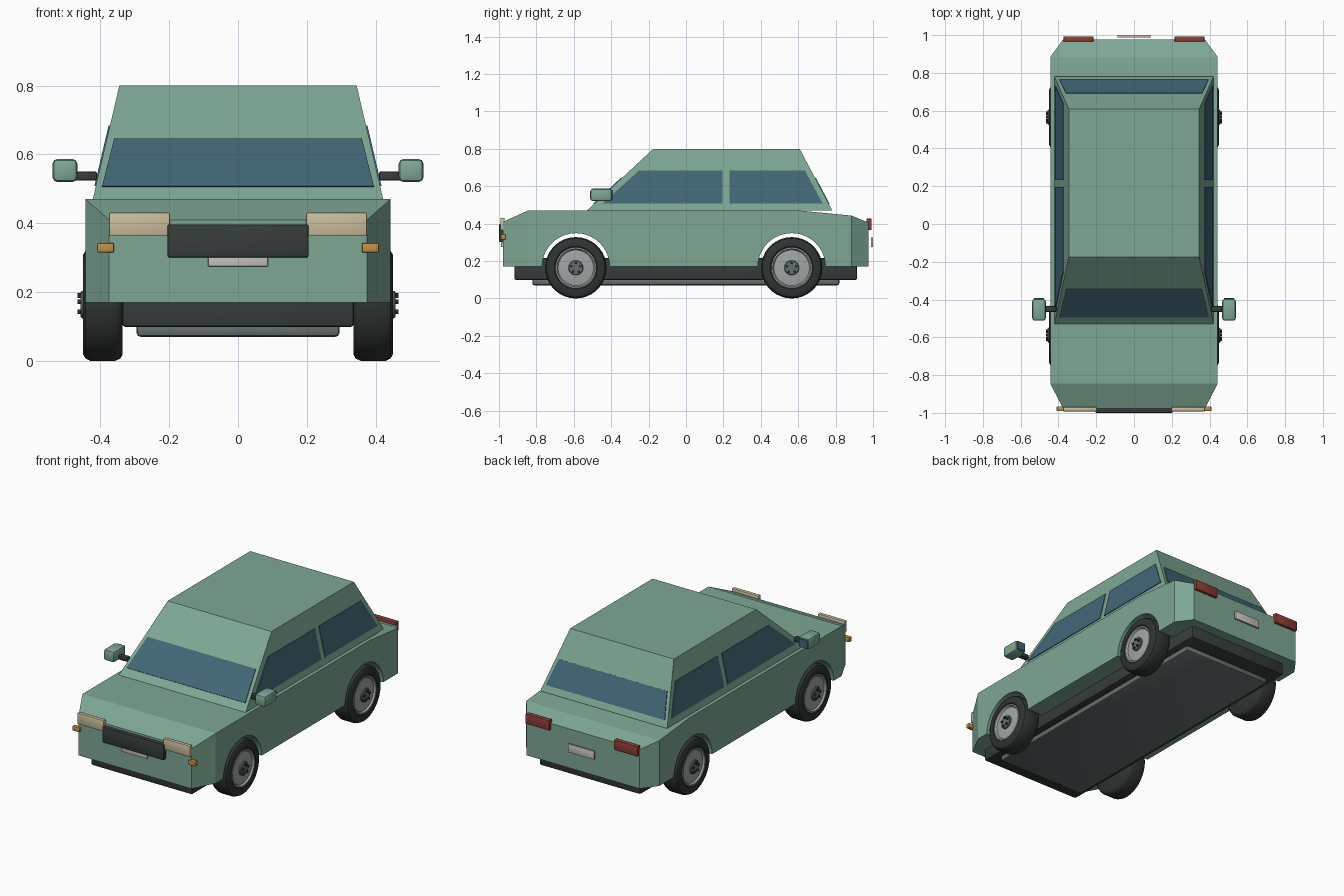
import bpy, bmesh, math
from mathutils import Matrix, Vector

if "Cube" in bpy.data.objects:
    bpy.data.objects.remove(bpy.data.objects["Cube"])


def material(name, r, g, b):
    m = bpy.data.materials.new(name)
    m.diffuse_color = (r, g, b, 1)
    m.use_nodes = True
    m.node_tree.nodes["Principled BSDF"].inputs["Base Color"].default_value = m.diffuse_color
    return m


GREEN = material("sage green paint", 0.21, 0.39, 0.30)
GLASS = material("blue glass", 0.055, 0.135, 0.185)
DARK = material("dark trim", 0.038, 0.045, 0.045)
RUBBER = material("tyre rubber", 0.030, 0.034, 0.034)
METAL = material("wheel grey", 0.36, 0.38, 0.38)
STEEL = material("steel grey", 0.13, 0.16, 0.16)
CREAM = material("lamp cream", 0.60, 0.51, 0.34)
ORANGE = material("indicator orange", 0.56, 0.28, 0.06)
RED = material("tail red", 0.27, 0.045, 0.036)
PLATE = material("plate grey", 0.60, 0.56, 0.54)


def finish(name, bm, mat, smooth=False):
    bmesh.ops.recalc_face_normals(bm, faces=bm.faces[:])
    me = bpy.data.meshes.new(name)
    bm.to_mesh(me)
    bm.free()
    me.materials.append(mat)
    ob = bpy.data.objects.new(name, me)
    bpy.context.collection.objects.link(ob)
    if smooth:
        bpy.ops.object.select_all(action='DESELECT')
        ob.select_set(True)
        bpy.context.view_layer.objects.active = ob
        bpy.ops.object.shade_smooth_by_angle(angle=math.radians(35))
    return ob


def box(name, x, y, z, mat, bevel=0.0):
    """Box from (min, max) ranges, with optional rounded edges."""
    bm = bmesh.new()
    bmesh.ops.create_cube(bm, size=1)
    for v in bm.verts:
        v.co = [r[0] if c < 0 else r[1] for c, r in zip(v.co, (x, y, z))]
    if bevel:
        bmesh.ops.bevel(bm, geom=bm.edges[:], offset=bevel, segments=2,
                        profile=0.5, affect='EDGES')
    return finish(name, bm, mat, smooth=bevel > 0)


def pair(name, x, y, z, mat, bevel=0.0):
    box("right_" + name, x, y, z, mat, bevel)
    box("left_" + name, (-x[1], -x[0]), y, z, mat, bevel)


def loft(name, rings, mat):
    """Closed solid through equal-length rings of points."""
    bm = bmesh.new()
    vs = [[bm.verts.new(p) for p in ring] for ring in rings]
    n = len(vs[0])
    for a, b in zip(vs, vs[1:]):
        for i in range(n):
            j = (i + 1) % n
            bm.faces.new((a[i], a[j], b[j], b[i]))
    bm.faces.new(vs[0])
    bm.faces.new(vs[-1])
    return finish(name, bm, mat)


# Lower body: stations along y of (y, half width, top height)
stations = [(-0.978, 0.375, 0.41), (-0.845, 0.443, 0.47), (0.607, 0.443, 0.47),
            (0.885, 0.443, 0.443), (0.977, 0.375, 0.405)]
body = loft("body", [[(-w, y, 0.17), (w, y, 0.17), (w, y, t), (-w, y, t)]
                     for y, w, t in stations], GREEN)

# Wheel arches cut right through the body
AXLES = (("front", -0.589), ("rear", 0.565))
WZ = 0.164
for end, y in AXLES:
    bm = bmesh.new()
    bmesh.ops.create_cone(bm, cap_ends=True, segments=40, radius1=0.181,
                          radius2=0.181, depth=2,
                          matrix=Matrix.Translation((0, y, WZ + 0.004))
                          @ Matrix.Rotation(math.pi / 2, 4, 'Y'))
    cutter = finish(end + "_arch_cutter", bm, GREEN)
    cutter.hide_render = True
    mod = body.modifiers.new("arch", 'BOOLEAN')
    mod.operation = 'DIFFERENCE'
    mod.solver = 'EXACT'
    mod.object = cutter
    bpy.context.view_layer.objects.active = body
    bpy.ops.object.modifier_apply(modifier=mod.name)
    bpy.data.objects.remove(cutter)

# Cabin
Z0, Z1 = 0.47, 0.80


def lerp(a, b, z):
    return a + (b - a) * (z - Z0) / (Z1 - Z0)


def half(z):
    return lerp(0.422, 0.345, z)


def front(z):
    return lerp(-0.53, -0.175, z)


def back(z):
    return lerp(0.782, 0.608, z)


loft("cabin", [[(-half(z), front(z), z), (half(z), front(z), z),
                (half(z), back(z), z), (-half(z), back(z), z)]
               for z in (Z0, Z1)], GREEN)


# Windows: thin plates lying on the cabin faces
def pane(name, pts):
    pts = [Vector(p) for p in pts]
    n = (pts[1] - pts[0]).cross(pts[2] - pts[0]).normalized()
    if n.z < 0:
        n = -n
    loft(name, [[p + n * d for p in pts] for d in (-0.003, 0.004)], GLASS)


for name, f in (("windscreen", front), ("rear_window", back)):
    pane(name, [(s * w, f(z), z) for s, w, z in
                ((-1, 0.395, 0.505), (1, 0.395, 0.505),
                 (1, 0.36, 0.643), (-1, 0.36, 0.643))])
side_panes = {
    "front_door_window": ((-0.445, 0.508), (0.196, 0.508), (0.196, 0.684), (-0.25, 0.684)),
    "rear_door_window": ((0.233, 0.508), (0.73, 0.508), (0.635, 0.684), (0.233, 0.684)),
}
for name, pts in side_panes.items():
    for side, s in (("right", 1), ("left", -1)):
        pane(side + "_" + name, [(s * half(z), y, z) for y, z in pts])

# Underbody
box("chassis", (-0.337, 0.337), (-0.918, 0.915), (0.098, 0.215), DARK, 0.012)
box("floor_pan", (-0.295, 0.295), (-0.822, 0.82), (0.07, 0.11), STEEL, 0.012)

# Front details
pair("headlamp", (0.198, 0.375), (-0.992, -0.97), (0.364, 0.431), CREAM, 0.004)
pair("indicator", (0.36, 0.409), (-0.99, -0.965), (0.315, 0.343), ORANGE, 0.004)
box("grille", (-0.205, 0.205), (-1.0, -0.97), (0.301, 0.397), DARK, 0.006)
box("front_plate", (-0.087, 0.087), (-0.989, -0.972), (0.275, 0.325), PLATE, 0.002)

# Rear details
pair("tail_lamp", (0.215, 0.373), (0.965, 0.993), (0.366, 0.427), RED, 0.004)
box("rear_plate", (-0.087, 0.087), (0.988, 1.0), (0.275, 0.325), PLATE, 0.002)

# Door mirrors
pair("mirror_arm", (0.41, 0.475), (-0.466, -0.435), (0.524, 0.551), DARK, 0.006)
pair("mirror_shell", (0.467, 0.539), (-0.512, -0.396), (0.52, 0.587), GREEN, 0.014)
pair("mirror_glass", (0.476, 0.53), (-0.398, -0.391), (0.529, 0.578), GLASS)


# Wheels: profiles of (x, radius) turned about the axle
def turned(name, profile, s, y, mat, segments=36):
    bm = bmesh.new()
    vs = [bm.verts.new((s * x, y, WZ + r)) for x, r in profile]
    es = [bm.edges.new(e) for e in zip(vs, vs[1:])]
    bmesh.ops.spin(bm, geom=vs + es, cent=(0, y, WZ), axis=(1, 0, 0),
                   angle=2 * math.pi, steps=segments, use_merge=True)
    bmesh.ops.remove_doubles(bm, verts=bm.verts[:], dist=1e-5)
    return finish(name, bm, mat, smooth=True)


tyre = [(0.335, 0), (0.335, 0.145), (0.342, 0.157), (0.357, 0.164), (0.428, 0.164),
        (0.443, 0.157), (0.451, 0.143), (0.451, 0.115), (0.443, 0.105), (0.43, 0.10),
        (0.43, 0)]
rim = [(0.425, 0.109), (0.449, 0.109), (0.450, 0.102), (0.440, 0.095),
       (0.446, 0.045), (0.446, 0)]
hub = [(0.435, 0.04), (0.453, 0.04), (0.457, 0.036), (0.457, 0)]
for end, y in AXLES:
    for side, s in (("right", 1), ("left", -1)):
        tag = end + "_" + side
        turned(tag + "_tyre", tyre, s, y, RUBBER)
        turned(tag + "_rim", rim, s, y, METAL)
        turned(tag + "_hub", hub, s, y, STEEL, 24)
        # Wheel bolts in a ring
        bm = bmesh.new()
        for i in range(5):
            a = math.tau * i / 5 + math.pi / 2
            loc = (s * 0.459, y + 0.026 * math.cos(a), WZ + 0.026 * math.sin(a))
            bmesh.ops.create_cone(bm, cap_ends=True, segments=8, radius1=0.007,
                                  radius2=0.007, depth=0.016,
                                  matrix=Matrix.Translation(loc)
                                  @ Matrix.Rotation(math.pi / 2, 4, 'Y'))
        finish(tag + "_bolts", bm, DARK)
